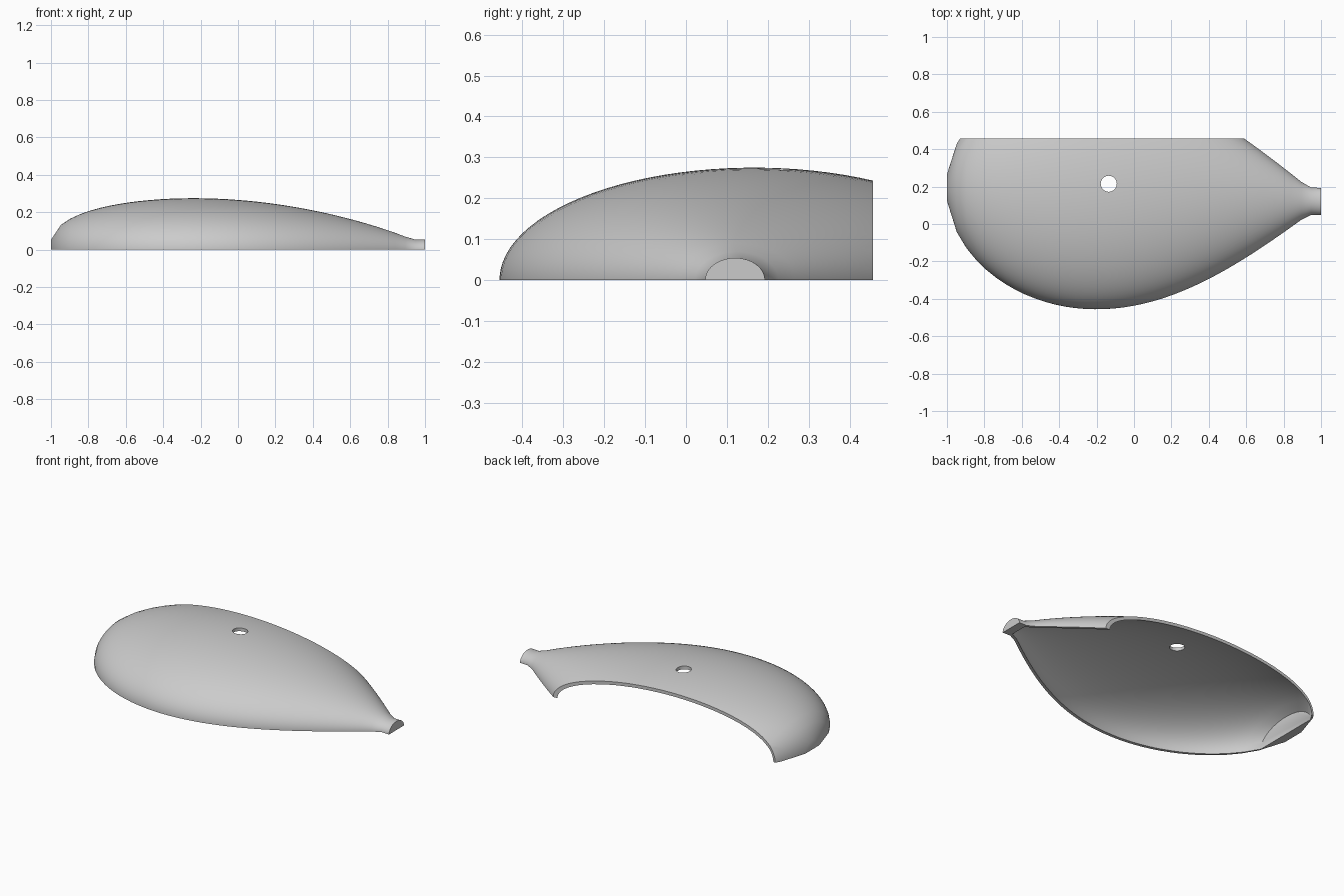
import bpy, bmesh, math

if "Cube" in bpy.data.objects:
    bpy.data.objects.remove(bpy.data.objects["Cube"], do_unlink=True)

WALL = 0.02       # shell thickness
BACK = 0.457      # where the back is cut off flat
STEPS = 38        # sections along the length
SEGMENTS = 96     # points round each section
WIDEST_X, HALF_WIDTH, HEIGHT = -.24, .622, .275
NECK = .073


def section(x):
    """Half width and height at x: rounded nose, tapering tail, slim neck."""
    d = x - WIDEST_X
    if d < 0:
        width = HALF_WIDTH * math.sqrt(1 - (d / .765) ** 2)
    else:
        width = max(HALF_WIDTH * math.cos(1.24 * d), NECK)
    return width, HEIGHT * (width / HALF_WIDTH) ** .76


def add_loft(bm, first, last, inset):
    """Closed loft of elliptical sections, shrunk by inset."""
    rings = []
    for i in range(first, last + 1):
        x = -1 + 2 * i / STEPS
        width, height = section(x)
        centre = 0.1575 - 0.0375 * x
        ring = []
        for s in range(SEGMENTS):
            a = math.tau * (s + .5) / SEGMENTS
            ring.append(bm.verts.new((x, centre + (width - inset) * math.cos(a),
                                      (height - inset) * math.sin(a))))
        rings.append(ring)
    for a, b in zip(rings, rings[1:]):
        for s in range(SEGMENTS):
            n = (s + 1) % SEGMENTS
            bm.faces.new((a[s], a[n], b[n], b[s]))
    bm.faces.new(rings[0])
    bm.faces.new(rings[-1])


def cut_flat(bm, point, normal):
    """Remove everything beyond a plane and close the wall there."""
    cut = bmesh.ops.bisect_plane(bm, geom=bm.verts[:] + bm.edges[:] + bm.faces[:],
                                 dist=1e-6, plane_co=point, plane_no=normal,
                                 clear_outer=True)
    edges = [e for e in cut["geom_cut"]
             if isinstance(e, bmesh.types.BMEdge) and e.is_boundary]
    bmesh.ops.triangle_fill(bm, use_beauty=True, use_dissolve=False,
                            edges=edges, normal=normal)


def to_object(name, bm):
    bmesh.ops.recalc_face_normals(bm, faces=bm.faces)
    mesh = bpy.data.meshes.new(name)
    bm.to_mesh(mesh)
    bm.free()
    obj = bpy.data.objects.new(name, mesh)
    bpy.context.collection.objects.link(obj)
    return obj


# Hollow body, cut flat at the base and the back
bm = bmesh.new()
add_loft(bm, 0, STEPS, 0)
add_loft(bm, 1, STEPS - 1, WALL)
cut_flat(bm, (0, 0, 0), (0, 0, -1))
cut_flat(bm, (0, BACK, 0), (0, 1, 0))
shell = to_object("half_shell", bm)

# Round hole through the top
bm = bmesh.new()
bmesh.ops.create_cone(bm, cap_ends=True, segments=32, radius1=.043, radius2=.043, depth=.3)
bmesh.ops.translate(bm, verts=bm.verts, vec=(-.135, .215, .3))
hole = to_object("hole_cutter", bm)
mod = shell.modifiers.new("hole", 'BOOLEAN')
mod.operation = 'DIFFERENCE'
mod.solver = 'EXACT'
mod.object = hole
bpy.context.view_layer.objects.active = shell
bpy.ops.object.modifier_apply(modifier=mod.name)
bpy.data.objects.remove(hole, do_unlink=True)

# Plain grey finish
grey = bpy.data.materials.new("grey")
grey.use_nodes = True
colour = (.6, .6, .6, 1)
grey.diffuse_color = colour
grey.node_tree.nodes["Principled BSDF"].inputs["Base Color"].default_value = colour
shell.data.materials.clear()
shell.data.materials.append(grey)

for obj in bpy.context.selected_objects:
    obj.select_set(False)
shell.select_set(True)
bpy.ops.object.shade_smooth_by_angle(angle=math.radians(35))
